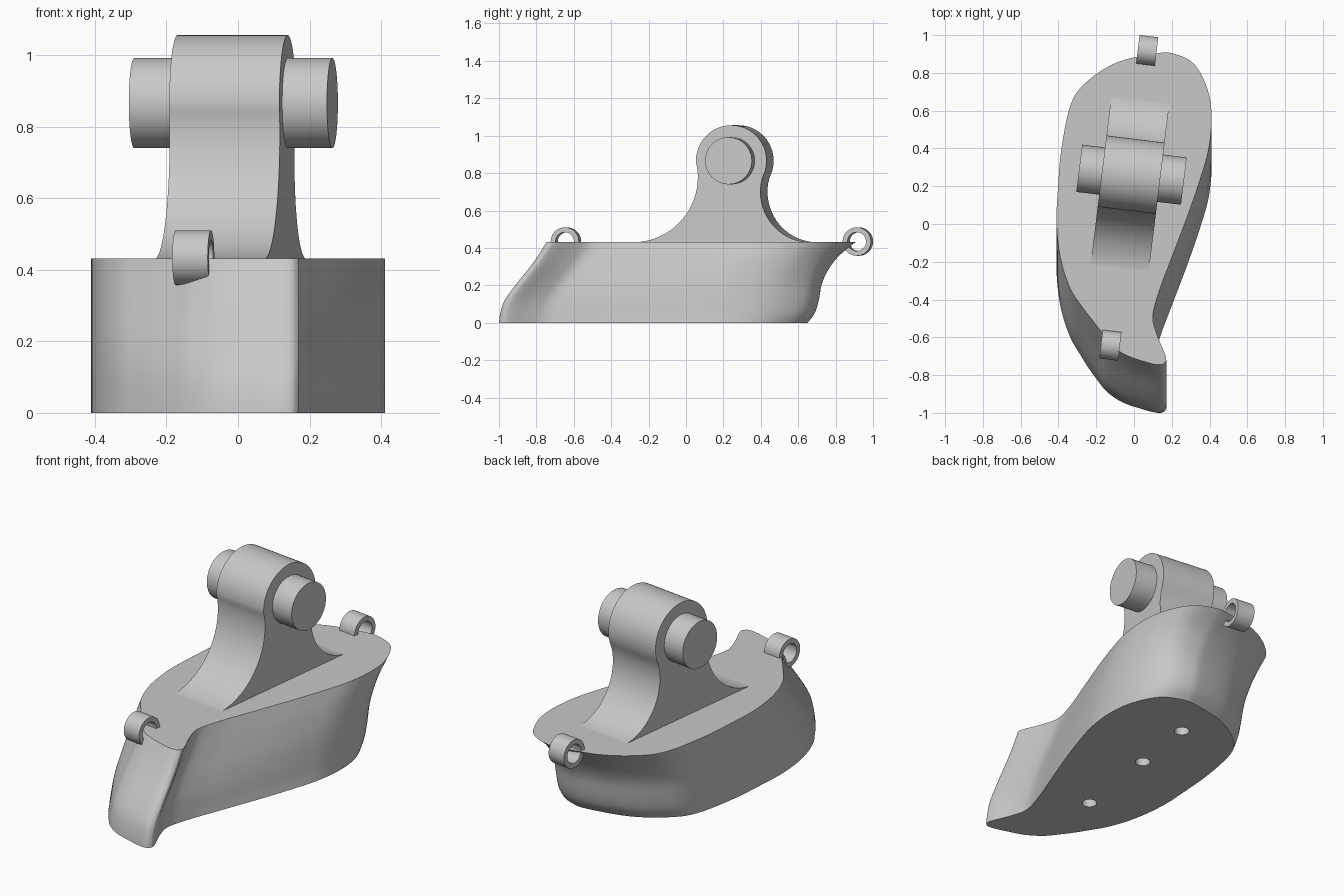
import bpy, bmesh, math
from mathutils import Vector, Matrix

if "Cube" in bpy.data.objects:
    bpy.data.objects.remove(bpy.data.objects["Cube"])

grey = bpy.data.materials.new("plain grey")
grey.diffuse_color = (0.58, 0.58, 0.58, 1)
grey.use_nodes = True
grey.node_tree.nodes["Principled BSDF"].inputs["Base Color"].default_value = grey.diffuse_color
TURN = math.radians(-7)          # fittings are turned slightly on the body


def finish(name, bm, smooth=True):
    bmesh.ops.recalc_face_normals(bm, faces=bm.faces)
    me = bpy.data.meshes.new(name)
    bm.to_mesh(me)
    bm.free()
    me.materials.append(grey)
    ob = bpy.data.objects.new(name, me)
    bpy.context.collection.objects.link(ob)
    if smooth:
        smooth_object(ob)
    return ob


def smooth_object(ob):
    bpy.ops.object.select_all(action='DESELECT')
    ob.select_set(True)
    bpy.context.view_layer.objects.active = ob
    bpy.ops.object.shade_smooth_by_angle(angle=math.radians(35))


def loft(bm, rings, caps=True):
    rows = [[bm.verts.new(p) for p in r] for r in rings]
    n = len(rows[0])
    for a, b in zip(rows, rows[1:]):
        for i in range(n):
            j = (i + 1) % n
            bm.faces.new((a[i], a[j], b[j], b[i]))
    if caps:
        bm.faces.new(rows[0])
        bm.faces.new(rows[-1])
    return rows


def spline(pts, steps, closed):
    """Catmull-Rom curve through the points."""
    n, out = len(pts), []
    get = (lambda i: pts[i % n]) if closed else (lambda i: pts[max(0, min(n - 1, i))])
    for i in range(n if closed else n - 1):
        p0, p1, p2, p3 = (Vector(get(i + k)) for k in (-1, 0, 1, 2))
        for s in range(steps):
            t = s / steps
            out.append(0.5 * (2 * p1 + (p2 - p0) * t + (2 * p0 - 5 * p1 + 4 * p2 - p3) * t * t
                              + (3 * p1 - p0 - 3 * p2 + p3) * t ** 3))
    return out if closed else out + [Vector(pts[-1])]


def arc(cx, cz, r, a0, a1, n):
    return [(cx + r * math.cos(math.radians(a0 + (a1 - a0) * i / n)),
             cz + r * math.sin(math.radians(a0 + (a1 - a0) * i / n))) for i in range(n + 1)]


def across(profile, half, x, y):
    """Two copies of a (depth, height) profile, spread sideways and turned."""
    m = Matrix.Translation((x, y, 0)) @ Matrix.Rotation(TURN, 4, 'Z')
    return [[m @ Vector((s * half, d, z)) for d, z in profile] for s in (-1, 1)]


# Body: curved teardrop outline shifted along y as it rises
outline = spline([
    (0.168, -0.70), (0.12, -0.58), (0.10, -0.48), (0.14, -0.335), (0.20, -0.175),
    (0.285, 0.05), (0.35, 0.24), (0.395, 0.40), (0.411, 0.57), (0.39, 0.715),
    (0.32, 0.85), (0.215, 0.905), (0.12, 0.908), (-0.085, 0.862), (-0.245, 0.762),
    (-0.332, 0.645), (-0.383, 0.41), (-0.403, 0.185), (-0.41, 0.0), (-0.387, -0.19),
    (-0.335, -0.345), (-0.265, -0.45), (-0.18, -0.56), (-0.125, -0.635), (-0.05, -0.69),
    (0.06, -0.73), (0.13, -0.745), (0.162, -0.735)], 5, True)
lo, hi = min(p.y for p in outline), max(p.y for p in outline)
# height, front end, back end
ends = spline([(0, -1, 0.65), (0.05, -0.993, 0.688), (0.12, -0.97, 0.71), (0.21, -0.905, 0.727),
               (0.29, -0.84, 0.765), (0.36, -0.79, 0.82), (0.432, -0.745, 0.908)], 3, False)


def bulge(p, z):
    """The left of the bow is a little fuller towards the bottom."""
    return 0.022 * (1 - z / 0.432) * math.exp(-((p.y + 0.56) / 0.13) ** 2) if p.x < 0 else 0


bm = bmesh.new()
loft(bm, [[(p.x - bulge(p, z), f + (p.y - lo) / (hi - lo) * (b - f), z) for p in outline]
          for z, f, b in ends])
body = finish("body", bm, False)

# Three blind holes in the underside
bm = bmesh.new()
for x, y in ((0.008, 0.392), (-0.042, 0.02), (-0.104, -0.482)):
    bmesh.ops.create_cone(bm, cap_ends=True, segments=32, radius1=0.038, radius2=0.038,
                          depth=0.4, matrix=Matrix.Translation((x, y, 0)))
cutter = finish("hole_cutter", bm, False)
cutter.hide_render = True
mod = body.modifiers.new("holes", 'BOOLEAN')
mod.operation, mod.solver, mod.object = 'DIFFERENCE', 'EXACT', cutter
bpy.context.view_layer.objects.active = body
bpy.ops.object.modifier_apply(modifier=mod.name)
bpy.data.objects.remove(cutter)
smooth_object(body)

# Post: round head flowing into flared feet
PX, PY, PZ = -0.015, 0.261, 0.866
profile = ([(-0.53, 0.41)] + arc(-0.53, 0.78, 0.35, -90, 9.2, 20)
           + arc(0, PZ, 0.19, 189.2, -21.2, 40)[1:]
           + arc(0.427, 0.70, 0.27, 158.8, 270, 20)[1:] + [(0.427, 0.41)])
bm = bmesh.new()
loft(bm, across(profile, 0.155, PX, PY))
finish("post", bm)

# Pivot pin through the post head
bm = bmesh.new()
loft(bm, across(arc(0, PZ, 0.126, 0, 360, 48)[:-1], 0.279, -0.013, PY))
finish("pivot_pin", bm)

# Line loops at the two ends
for name, x, y in (("front_loop", -0.125, -0.642), ("back_loop", 0.07, 0.919)):
    bm = bmesh.new()
    sides = [across(arc(0, 0.434, r, 0, 360, 40)[:-1], 0.05, x, y) for r in (0.076, 0.05)]
    (oa, ob_), (ia, ib) = sides
    rows = loft(bm, [oa, ob_, ib, ia], False)
    for i in range(40):
        j = (i + 1) % 40
        bm.faces.new((rows[3][i], rows[3][j], rows[0][j], rows[0][i]))
    finish(name, bm)
